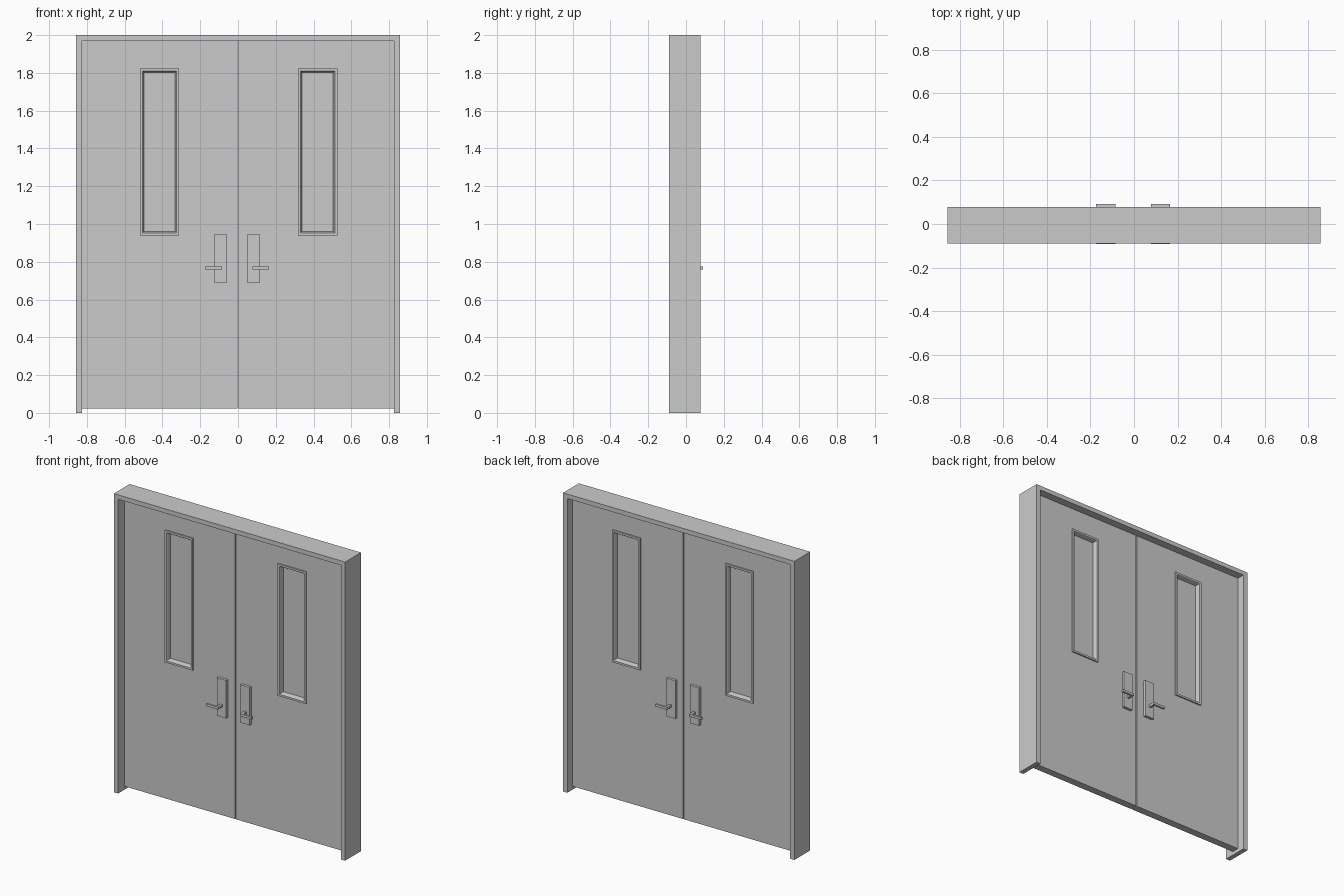
import bpy, bmesh

if "Cube" in bpy.data.objects:
    bpy.data.objects.remove(bpy.data.objects["Cube"])

FRAME_FRONT, FRAME_BACK = -0.09, 0.077
DOOR_HALF = 0.025           # half the door thickness
PLATE_T = 0.018             # handle plate thickness
REACH = 0.091               # how far the levers stand out from the centre


def finish(name, bm):
    bmesh.ops.recalc_face_normals(bm, faces=bm.faces)
    mesh = bpy.data.meshes.new(name)
    bm.to_mesh(mesh)
    bm.free()
    obj = bpy.data.objects.new(name, mesh)
    bpy.context.collection.objects.link(obj)
    return obj


def prism(name, outline, y0, y1):
    """Extrude an (x, z) outline along y."""
    bm = bmesh.new()
    face = bm.faces.new([bm.verts.new((x, y0, z)) for x, z in outline])
    out = bmesh.ops.extrude_face_region(bm, geom=[face])
    verts = [v for v in out["geom"] if isinstance(v, bmesh.types.BMVert)]
    bmesh.ops.translate(bm, verts=verts, vec=(0, y1 - y0, 0))
    return finish(name, bm)


def box(name, x0, x1, y0, y1, z0, z1):
    return prism(name, [(x0, z0), (x1, z0), (x1, z1), (x0, z1)], y0, y1)


def ring(name, loops):
    """Join rectangular loops (x0, x1, z0, z1, y) into a closed ring."""
    bm = bmesh.new()
    rows = [[bm.verts.new(p) for p in ((a, y, c), (b, y, c), (b, y, d), (a, y, d))]
            for a, b, c, d, y in loops]
    for i, row in enumerate(rows):
        nxt = rows[(i + 1) % len(rows)]
        for k in range(4):
            m = (k + 1) % 4
            bm.faces.new([row[k], row[m], nxt[m], nxt[k]])
    return finish(name, bm)


def inset(rect, d, y):
    x0, x1, z0, z1 = rect
    return (x0 + d, x1 - d, z0 + d, z1 - d, y)


# Surrounding frame, open at the bottom
prism("door_frame",
      [(-0.857, 0), (-0.825, 0), (-0.825, 1.97), (0.825, 1.97), (0.825, 0),
       (0.857, 0), (0.857, 2), (-0.857, 2)], FRAME_FRONT, FRAME_BACK)

# Each leaf: door extent, window extent, plate extent, lever extent, stem centre
leaves = {
    "left": ((-0.825, -0.003), (-0.519, -0.312), (-0.127, -0.058), (-0.175, -0.085), -0.093),
    "right": ((0.003, 0.825), (0.317, 0.526), (0.048, 0.116), (0.077, 0.165), 0.085),
}
# Window trim section on the front side: (inset, y)
trim = [(0.0, -0.024), (0.0, -0.034), (0.013, -0.034), (0.016, -0.030), (0.022, -0.005)]

for side, (door, win, plate, lever, stem) in leaves.items():
    window = (*win, 0.939, 1.823)
    leaf = (*door, 0.024, 1.97)

    # Door panel with its window opening
    ring(side + "_door", [inset(leaf, 0, -DOOR_HALF), inset(leaf, 0, DOOR_HALF),
                          inset(window, 0.008, DOOR_HALF), inset(window, 0.008, -DOOR_HALF)])

    # Raised window trim on both faces, and the pane
    section = trim + [(d, -y) for d, y in reversed(trim)]
    ring(side + "_window_trim", [inset(window, d, y) for d, y in section])
    box(side + "_window_pane", win[0] + 0.015, win[1] - 0.015, -0.005, 0.005, 0.955, 1.808)

    # Plate, stem and lever on both faces
    for face, s in (("front", -1), ("back", 1)):
        tag = side + "_" + face
        top = DOOR_HALF + PLATE_T
        box(tag + "_plate", *plate, s * (DOOR_HALF - 0.002), s * top, 0.69, 0.944)
        box(tag + "_stem", stem - 0.008, stem + 0.008, s * top, s * (REACH - 0.006), 0.76, 0.776)
        box(tag + "_lever", *lever, s * (REACH - 0.014), s * REACH, 0.76, 0.776)
